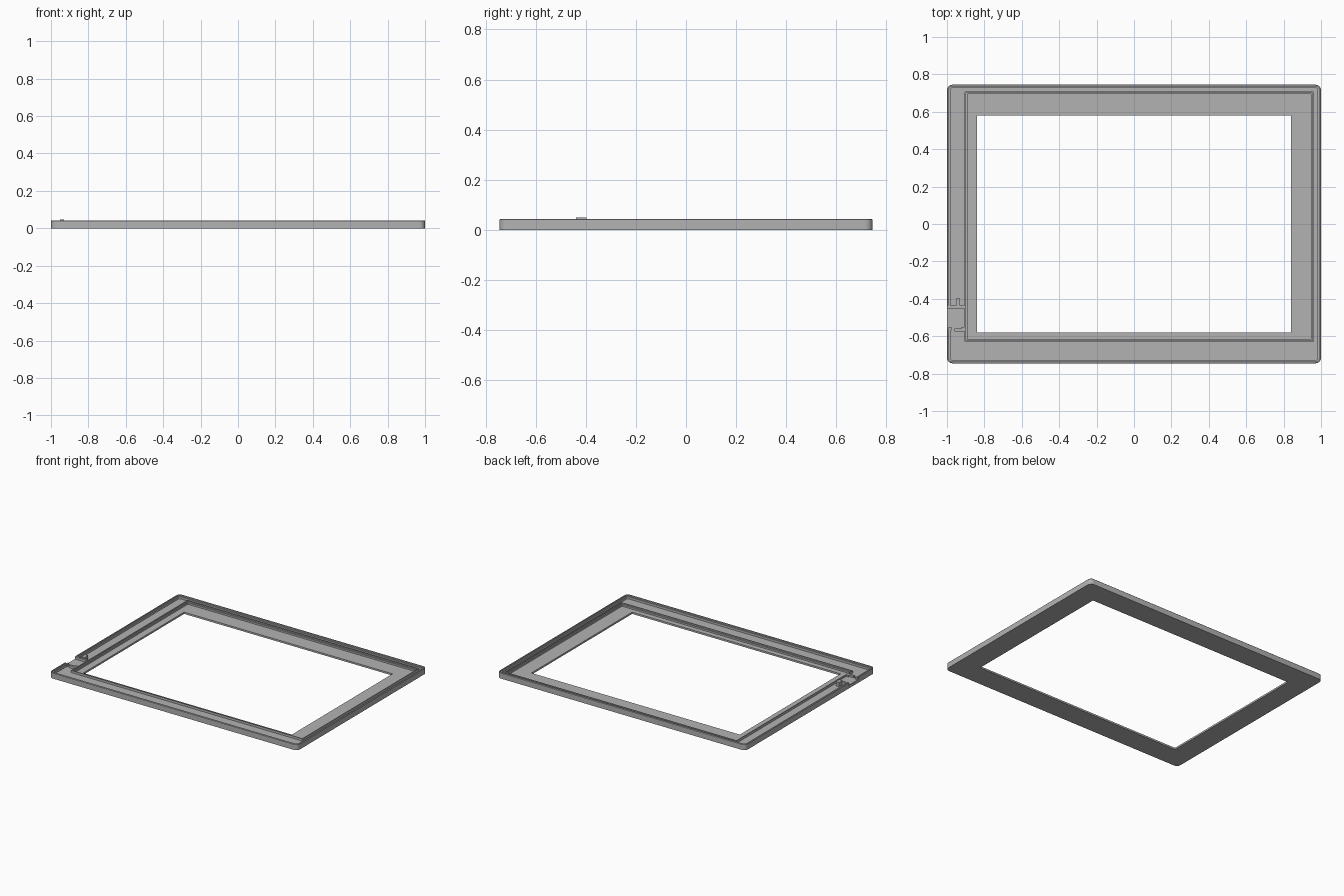
import bpy
import bmesh
from math import cos, sin, pi, radians

cube = bpy.data.objects.get("Cube")
if cube:
    bpy.data.objects.remove(cube, do_unlink=True)

grey = bpy.data.materials.new("plain grey")
grey.use_nodes = True
COLOUR = (0.45, 0.45, 0.45, 1)
grey.diffuse_color = COLOUR
grey.node_tree.nodes["Principled BSDF"].inputs["Base Color"].default_value = COLOUR


def finish(name, bm):
    bmesh.ops.recalc_face_normals(bm, faces=bm.faces)
    mesh = bpy.data.meshes.new(name)
    bm.to_mesh(mesh)
    bm.free()
    mesh.materials.append(grey)
    obj = bpy.data.objects.new(name, mesh)
    bpy.context.collection.objects.link(obj)
    return obj


def rounded_rect(x0, x1, y0, y1, r, steps=6):
    corners = [(x1 - r, y1 - r), (x0 + r, y1 - r), (x0 + r, y0 + r), (x1 - r, y0 + r)]
    points = []
    for i, (cx, cy) in enumerate(corners):
        for s in range(steps + 1):
            a = (i + s / steps) * pi / 2
            points.append((cx + r * cos(a), cy + r * sin(a)))
    return points


def rect_sweep(name, rings):
    """Closed band through rings of ((x0, x1, y0, y1), radius, z)."""
    bm = bmesh.new()
    loops = [[bm.verts.new((x, y, z)) for x, y in rounded_rect(*rect, r)]
             for rect, r, z in rings]
    count = len(loops[0])
    for a, b in zip(loops, loops[1:] + loops[:1]):
        for i in range(count):
            j = (i + 1) % count
            bm.faces.new((a[i], a[j], b[j], b[i]))
    bmesh.ops.remove_doubles(bm, verts=bm.verts, dist=1e-6)
    return finish(name, bm)


def box(name, x0, x1, y0, y1, z0, z1):
    bm = bmesh.new()
    bmesh.ops.create_cube(bm, size=1)
    for v in bm.verts:
        v.co = ((x0 + x1) / 2 + v.co.x * (x1 - x0),
                (y0 + y1) / 2 + v.co.y * (y1 - y0),
                (z0 + z1) / 2 + v.co.z * (z1 - z0))
    return finish(name, bm)


def inset(rect, d):
    return (rect[0] + d, rect[1] - d, rect[2] + d, rect[3] - d)


# Bezel: outer wall with stepped lip, channel, raised rib, screen ledge, window
OUTER = (-1, 1, -0.745, 0.745)
RIB = (-0.905, 0.962, -0.631, 0.708)
WINDOW = (-0.84, 0.84, -0.58, 0.58)
TOP, LIP, CHANNEL, RIB_TOP, LEDGE = 0.043, 0.034, 0.018, 0.034, 0.013
bezel = rect_sweep("bezel_frame", [
    (OUTER, 0.03, 0),
    (OUTER, 0.03, TOP - 0.003),
    (inset(OUTER, 0.003), 0.027, TOP),
    (inset(OUTER, 0.010), 0.020, TOP),
    (inset(OUTER, 0.010), 0.020, LIP),
    (inset(OUTER, 0.018), 0.012, LIP),
    (inset(OUTER, 0.018), 0.012, CHANNEL),
    (RIB, 0.004, CHANNEL),
    (RIB, 0.004, RIB_TOP),
    (inset(RIB, 0.007), 0.003, RIB_TOP),
    (inset(RIB, 0.007), 0.003, 0.025),
    (inset(RIB, 0.014), 0.002, 0.025),
    (inset(RIB, 0.014), 0.002, LEDGE),
    (WINDOW, 0.001, LEDGE),
    (WINDOW, 0.001, 0),
])

# Slot through the left wall
cutter = box("slot_cutter", -1.1, -0.915, -0.565, -0.44, 0.02, 0.1)
cutter.hide_render = True
cut = bezel.modifiers.new("slot", 'BOOLEAN')
cut.operation = 'DIFFERENCE'
cut.solver = 'EXACT'
cut.object = cutter
bpy.context.view_layer.objects.active = bezel
bezel.select_set(True)
bpy.ops.object.modifier_apply(modifier="slot")
bpy.ops.object.shade_smooth_by_angle(angle=radians(30))
bpy.data.objects.remove(cutter, do_unlink=True)

# Slot floor, side rails and small clips
box("slot_floor", -0.999, -0.904, -0.565, -0.44, 0.016, 0.023)
box("slot_back_rail", -0.999, -0.904, -0.452, -0.437, 0.015, 0.040)
box("slot_front_rail", -0.96, -0.904, -0.575, -0.56, 0.015, 0.036)
for x in (-0.985, -0.915):
    box("slot_front_post", x - 0.008, x + 0.008, -0.57, -0.55, 0.015, 0.036)
box("latch_tab", -0.953, -0.929, -0.44, -0.398, 0.015, 0.048)
